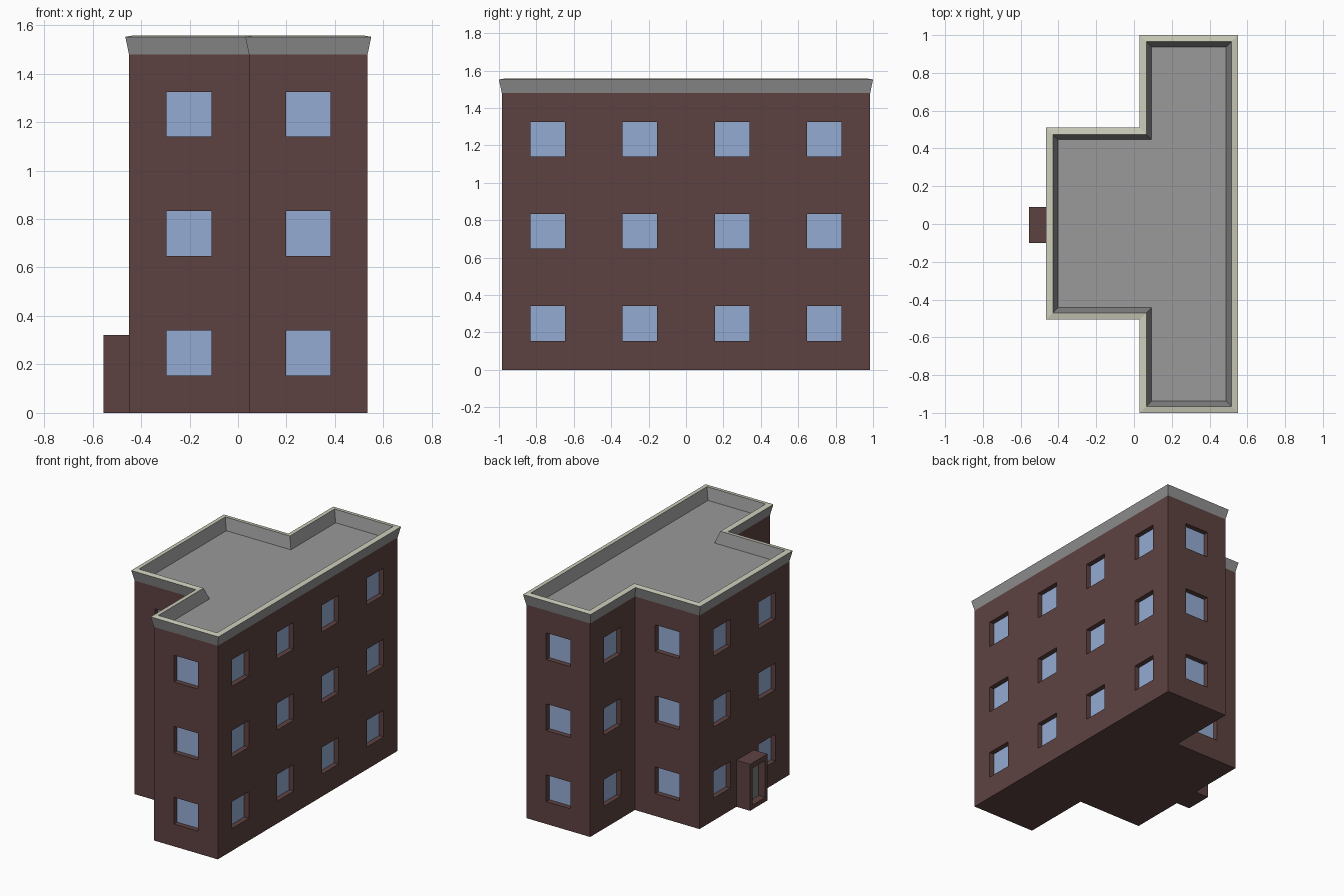
import bpy, bmesh
from mathutils import Vector

if "Cube" in bpy.data.objects:
    bpy.data.objects.remove(bpy.data.objects["Cube"])

WALL_TOP = 1.48
FOOTPRINT = [(-.45, -.49), (.045, -.49), (.045, -.985), (.535, -.985),
             (.535, .985), (.045, .985), (.045, .495), (-.45, .495)]
WINDOWS_PER_SIDE = [1, 1, 1, 4, 1, 1, 1, 2]
ROWS = [(.155, .34), (.648, .833), (1.14, 1.325)]
WIN_W = .185


def material(name, rgb):
    m = bpy.data.materials.new(name)
    m.diffuse_color = (*rgb, 1)
    m.use_nodes = True
    m.node_tree.nodes["Principled BSDF"].inputs["Base Color"].default_value = m.diffuse_color
    return m


BRICK = material("brick", (.11, .055, .053))
GLASS = material("window_blue", (.30, .41, .65))
STONE = material("cornice_grey", (.28, .28, .28))
CAP = material("rim_beige", (.60, .60, .49))
ROOF = material("roof_grey", (.32, .32, .32))
DOOR = material("door_grey", (.20, .21, .21))


def face(bm, pts, mat=0):
    f = bm.faces.new([bm.verts.new(p) for p in pts])
    f.material_index = mat


def finish(bm, name, mats):
    bmesh.ops.remove_doubles(bm, verts=bm.verts, dist=1e-5)
    me = bpy.data.meshes.new(name)
    bm.to_mesh(me)
    bm.free()
    for m in mats:
        me.materials.append(m)
    ob = bpy.data.objects.new(name, me)
    bpy.context.collection.objects.link(ob)


def wall(bm, panes, p, q, top, cols=(), rows=(), depth=.035):
    """Wall from p to q, outside on the right, with recessed openings."""
    p, q = Vector((*p, 0)), Vector((*q, 0))
    d = (q - p).normalized()
    inward = Vector((-d.y, d.x, 0)) * depth
    us = [0] + [c for col in cols for c in col] + [(q - p).length]
    zs = [0] + [r for row in rows for r in row] + [top]
    for i in range(len(us) - 1):
        for j in range(len(zs) - 1):
            a, b, lo, hi = us[i], us[i + 1], zs[j], zs[j + 1]
            outer = [p + d * u + Vector((0, 0, z))
                     for u, z in ((a, lo), (b, lo), (b, hi), (a, hi))]
            if i % 2 and j % 2:
                inner = [v + inward for v in outer]
                face(panes, inner)
                for k in range(4):
                    n = (k + 1) % 4
                    face(bm, [outer[k], outer[n], inner[n], inner[k]])
            else:
                face(bm, outer)


def offset_outline(dist):
    """Footprint moved outwards by dist with mitred corners."""
    out = []
    for i, c in enumerate(FOOTPRINT):
        c = Vector(c)
        d1 = (c - Vector(FOOTPRINT[i - 1])).normalized()
        d2 = (Vector(FOOTPRINT[(i + 1) % 8]) - c).normalized()
        s = d1 + d2
        out.append(c + Vector((s.y, -s.x)) * dist)
    return out


# brick walls with recessed windows
bm, panes = bmesh.new(), bmesh.new()
for i, n in enumerate(WINDOWS_PER_SIDE):
    p, q = FOOTPRINT[i], FOOTPRINT[(i + 1) % 8]
    step = (Vector(q) - Vector(p)).length / n
    cols = [(step * (k + .5) - WIN_W / 2, step * (k + .5) + WIN_W / 2) for k in range(n)]
    wall(bm, panes, p, q, WALL_TOP, cols, ROWS)
face(bm, [(x, y, 0) for x, y in reversed(FOOTPRINT)])
finish(bm, "brick_walls", [BRICK])
finish(panes, "window_panes", [GLASS])

# flared cornice with sloping rim and inner parapet
profile = [(0, WALL_TOP), (.015, 1.552), (-.02, 1.558), (-.047, WALL_TOP)]
bm = bmesh.new()
for s, ((d1, z1), (d2, z2)) in enumerate(zip(profile, profile[1:])):
    lo, hi = offset_outline(d1), offset_outline(d2)
    for i in range(8):
        n = (i + 1) % 8
        face(bm, [(*lo[i], z1), (*lo[n], z1), (*hi[n], z2), (*hi[i], z2)], (0, 1, 0)[s])
finish(bm, "cornice", [STONE, CAP])

# flat roof
bm = bmesh.new()
face(bm, [(*c, WALL_TOP) for c in offset_outline(-.047)])
finish(bm, "flat_roof", [ROOF])

# entrance porch with recessed door
bm, panes = bmesh.new(), bmesh.new()
x0, x1, y0, y1, h = -.555, -.45, -.10, .09, .322
wall(bm, panes, (x1, y1), (x0, y1), h)
wall(bm, panes, (x0, y1), (x0, y0), h, [(.025, .165)], [(.03, .285)], .05)
wall(bm, panes, (x0, y0), (x1, y0), h)
face(bm, [(x0, y0, h), (x1, y0, h), (x1, y1, h), (x0, y1, h)])
face(bm, [(x0, y1, 0), (x1, y1, 0), (x1, y0, 0), (x0, y0, 0)])
finish(bm, "entrance_porch", [BRICK])
finish(panes, "entrance_door", [DOOR])
